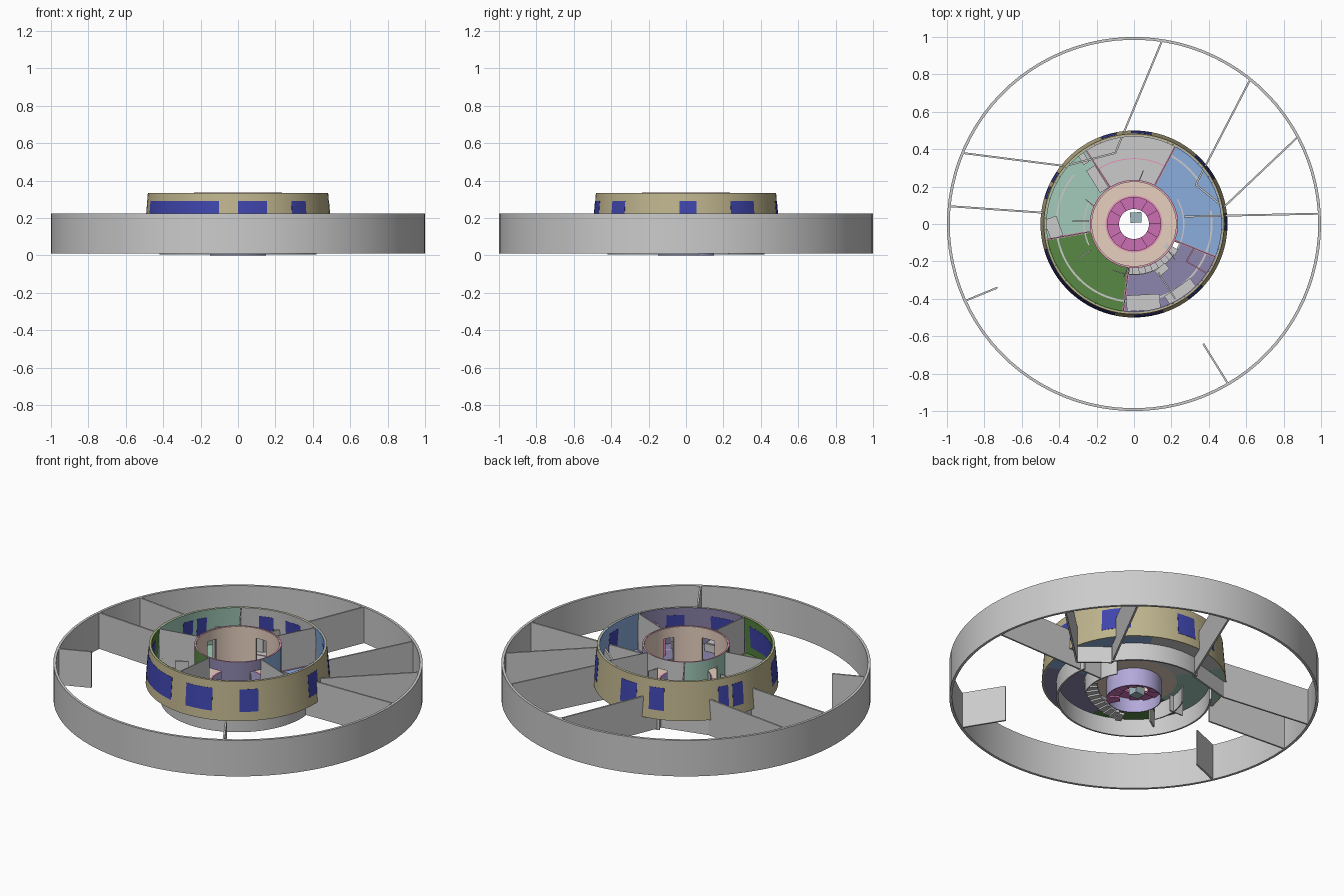
import bpy, bmesh
from math import radians, cos, sin, atan2, hypot, ceil

if "Cube" in bpy.data.objects:
    bpy.data.objects.remove(bpy.data.objects["Cube"])

MATS = {}
TAN, GLASS, PEACH = (.52, .46, .27), (.05, .06, .42), (.80, .63, .53)
MINT, GREEN, PURPLE, BLUE = (.36, .60, .49), (.10, .25, .06), (.27, .24, .42), (.26, .42, .72)
MAGENTA, PINK, LAVENDER, TEAL = (.60, .16, .45), (.80, .30, .50), (.45, .40, .70), (.35, .48, .52)


def finish(name, bm, color):
    bmesh.ops.recalc_face_normals(bm, faces=bm.faces)
    me = bpy.data.meshes.new(name)
    bm.to_mesh(me)
    bm.free()
    ob = bpy.data.objects.new(name, me)
    bpy.context.collection.objects.link(ob)
    if color:
        if color not in MATS:
            m = bpy.data.materials.new("color_%d" % len(MATS))
            m.diffuse_color = (*color, 1)
            m.use_nodes = True
            m.node_tree.nodes["Principled BSDF"].inputs["Base Color"].default_value = m.diffuse_color
            MATS[color] = m
        me.materials.append(MATS[color])
    return ob


def arc(name, r0, r1, z0, z1, a0=0, a1=360, color=None, slope=0):
    """Curved wall or floor sector; slope leans both faces inward with height."""
    full = a1 - a0 >= 360
    n = max(1, ceil((a1 - a0) / 4))
    bm = bmesh.new()
    rings = []
    for i in range(n if full else n + 1):
        a = radians(a0 + (a1 - a0) * i / n)
        rings.append([bm.verts.new((r * cos(a), r * sin(a), z)) for r, z in
                      ((r0, z0), (r1, z0), (r1 - slope, z1), (r0 - slope, z1))])
    for i in range(n):
        p, q = rings[i], rings[(i + 1) % len(rings)]
        for k in range(4):
            bm.faces.new((p[k], p[(k + 1) % 4], q[(k + 1) % 4], q[k]))
    if not full:
        bm.faces.new(rings[0])
        bm.faces.new(rings[-1])
    return finish(name, bm, color)


def box(name, x, y, z0, z1, sx, sy, ang=0, color=None):
    bm = bmesh.new()
    bmesh.ops.create_cube(bm, size=1)
    for v in bm.verts:
        v.co = (v.co.x * sx, v.co.y * sy, v.co.z * (z1 - z0))
    ob = finish(name, bm, color)
    ob.location = (x, y, (z0 + z1) / 2)
    ob.rotation_euler.z = ang
    return ob


def wall(name, pts, z0, z1, t=.01, color=None):
    for (x0, y0), (x1, y1) in zip(pts, pts[1:]):
        box(name, (x0 + x1) / 2, (y0 + y1) / 2, z0, z1,
            hypot(x1 - x0, y1 - y0), t, atan2(y1 - y0, x1 - x0), color)


def polar(r, a):
    return r * cos(radians(a)), r * sin(radians(a))


# Outer ring and its dividing walls
arc("outer_ring", .985, 1, .01, .225)
for pts in (((.15, .98), (-.05, .5), (-.1, .38), (-.37, .31), (-.92, .38)),
            ((.62, .77), (.33, .21), (.48, .09), (.87, .46)),
            ((.985, .055), (.27, .04)),
            ((-.985, .095), (-.48, .06)),
            ((-.9, -.41), (-.73, -.34)),
            ((.5, -.85), (.37, -.64))):
    wall("radial_wall", pts, .01, .225)

# Lower storey curved walls
for a0, a1 in ((33, 105), (141, 370)):
    arc("lower_wall", .41, .42, .004, .115, a0, a1)
for a0, a1 in ((150, 205), (-30, 30)):
    arc("lower_inner_wall", .263, .27, .01, .12, a0, a1)

# Upper storey rooms: floor, inside lining, core lining and partitions
F, T = .115, .335
rooms = (("back", 62, 123, None), ("mint", 123, 190, MINT), ("green", 190, 263, GREEN),
         ("purple", 263, 338, PURPLE), ("blue", 338, 422, BLUE))
doors = ((83, 99), (156, 172), (262, 282), (322, 338))
for name, a0, a1, col in rooms:
    inner = .27 if name == "purple" else .23
    arc(name + "_floor", inner, .492, F - .008, F, a0, a1, col)
    arc(name + "_lining", .485, .491, F, T, a0, a1, col, .018)
    wall("partition", (polar(.235, a0), polar(.472, a0)), F, T, .006)
    wall("partition_foot", (polar(.235, a0), polar(.48, a0)), F, F + .004, .012, PINK)
    cur = a0
    for d0, d1 in doors:
        s, e = max(d0, a0), min(d1, a1)
        if s < e:
            if s > cur:
                arc(name + "_core_wall", .23, .235, F, T, cur, s, col)
            arc(name + "_lintel", .23, .235, .275, T, s, e, col)
            cur = e
    if cur < a1:
        arc(name + "_core_wall", .23, .235, F, T, cur, a1, col)

# Facade shell with windows visible from both sides
arc("facade", .491, .5, F - .008, T, color=TAN, slope=.018)
for a0, a1 in ((-164, -102), (-90, -71.5), (-54, -42), (-4, 6.5), (29.3, 48),
               (79, 92), (101, 111), (146, 153), (156, 164)):
    arc("window", .4802, .4975, .16, .29, a0, a1, GLASS, .0107)

# Central core: peach lining, landing and open doors
prev = doors[-1][1] - 360
for d0, d1 in doors:
    arc("core_lining", .225, .23, F, T, prev, d0, PEACH)
    arc("core_lintel", .225, .23, .275, T, d0, d1, PEACH)
    wall("open_door", (polar(.235, d0), polar(.29, d0 - 3)), F, .27, .005)
    prev = d1
arc("landing", .15, .232, F - .008, F, color=PEACH)
arc("landing_rim", .229, .236, T, T + .002, color=PINK)

# Stairwell with spiral steps
arc("stairwell_shell", .145, .15, 0, F, color=LAVENDER)
arc("stairwell_rim", .142, .152, F, F + .003, color=PINK)
for i in range(12):
    z = .008 + i * .0085
    arc("spiral_step", .08, .146, z - .008, z + .004, -60 + i * 30, -30 + i * 30, MAGENTA)
box("core_box", .01, .035, .002, .06, .06, .055, .05, TEAL)

# Curved flight beside the core
for i in range(11):
    z = .02 + i * .0095
    arc("curved_step", .2, .27, z - .01, z + .004, 245 + i * 7.7, 252.7 + i * 7.7)
arc("stair_edge", .268, .274, F, F + .01, 245, 330)

# Small partitions and floor trim
wall("closet_wall", ((.32, -.13), (.28, -.2), (.4, -.27)), F, .26, .007, PINK)
wall("purple_room_wall", ((.13, -.26), (.22, -.4)), F, .225, .008)
wall("mint_room_wall", ((-.33, .015), (-.24, .015)), .01, .225, .007)
wall("green_room_wall", ((-.29, -.18), (-.23, -.14)), .01, .225, .008)
arc("floor_trim", .347, .352, F, F + .003, 62, 123, PINK)

# Furniture
for x, y, sx, sy, deg in ((.05, -.42, .18, .085, 3), (.25, -.365, .17, .065, 35),
                          (-.195, .24, .14, .055, -58), (-.27, .35, .06, .035, -58),
                          (-.43, -.02, .11, .07, -70), (.15, -.245, .07, .04, 40)):
    box("furniture", x, y, F, F + .045, sx, sy, radians(deg))
    box("furniture_top", x, y, F + .045, F + .05, sx * .9, sy * .85, radians(deg))

# Smooth the curved walls while keeping edges sharp
bpy.ops.object.select_all(action='SELECT')
bpy.context.view_layer.objects.active = bpy.context.scene.objects[0]
bpy.ops.object.shade_smooth_by_angle()
